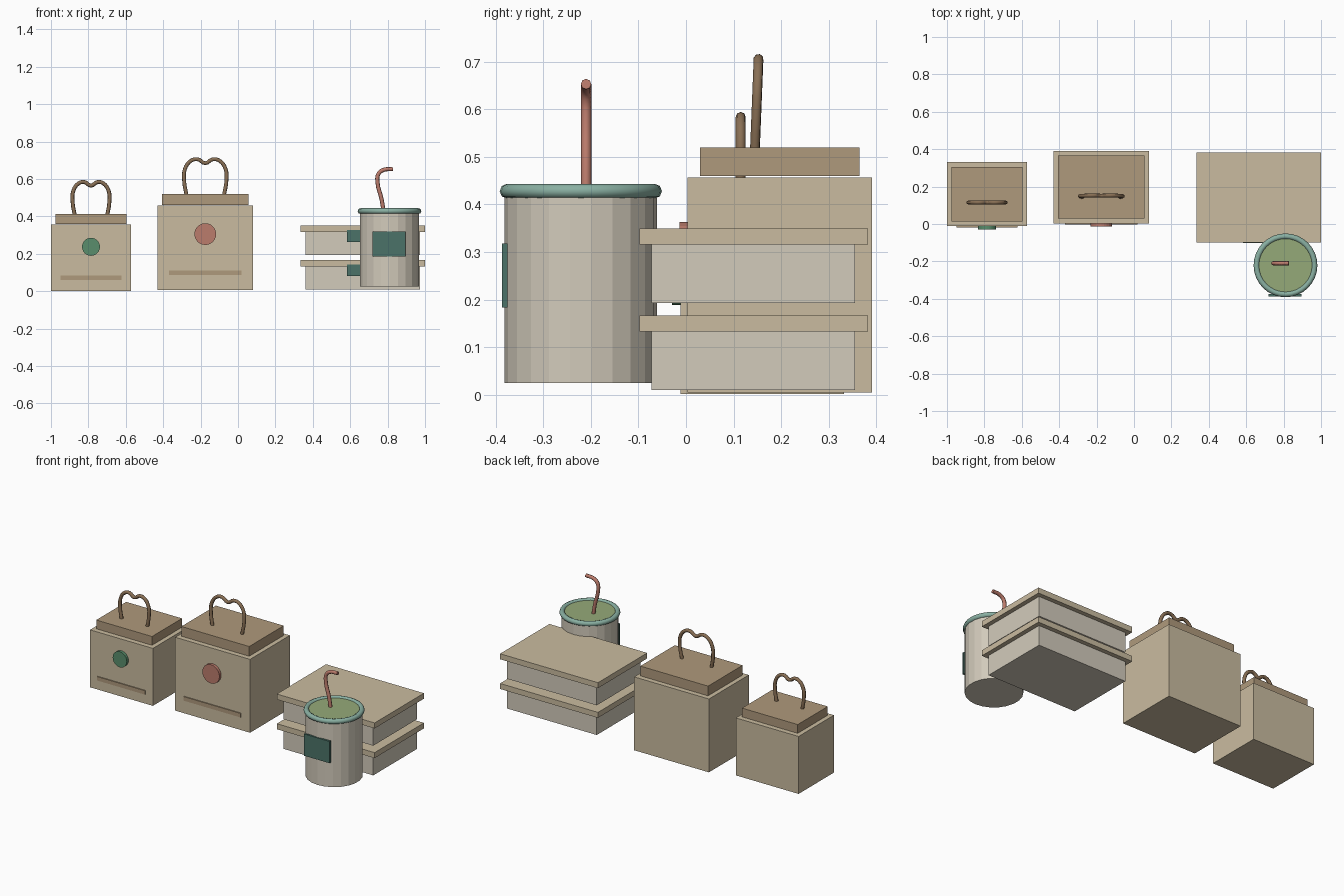
import bpy
from math import radians

if "Cube" in bpy.data.objects:
    bpy.data.objects.remove(bpy.data.objects["Cube"])


def material(name, rgb):
    m = bpy.data.materials.new(name)
    m.diffuse_color = (*rgb, 1)
    m.use_nodes = True
    m.node_tree.nodes["Principled BSDF"].inputs["Base Color"].default_value = m.diffuse_color
    return m


KRAFT = material("kraft", (0.59, 0.50, 0.35))
FOLD = material("dark_kraft", (0.43, 0.32, 0.20))
CORD = material("cord", (0.25, 0.16, 0.09))
CREAM = material("cream", (0.65, 0.60, 0.50))
TEAL = material("teal", (0.07, 0.17, 0.14))
GREEN = material("green", (0.10, 0.27, 0.15))
RED = material("red", (0.50, 0.20, 0.15))
RIM = material("rim_green", (0.25, 0.43, 0.36))
DRINK = material("drink", (0.30, 0.40, 0.19))


def finish(ob, name, mat):
    ob.name = ob.data.name = name
    ob.data.materials.append(mat)
    return ob


def box(name, x, y, z, mat):
    """Box from (min, max) ranges."""
    bpy.ops.mesh.primitive_cube_add(size=1, location=[sum(r) / 2 for r in (x, y, z)])
    ob = bpy.context.object
    ob.scale = [r[1] - r[0] for r in (x, y, z)]
    bpy.ops.object.transform_apply(location=False, rotation=False, scale=True)
    return finish(ob, name, mat)


def cylinder(name, r, depth, loc, mat, sides=22, rot=(0, 0, 0)):
    bpy.ops.mesh.primitive_cylinder_add(vertices=sides, radius=r, depth=depth,
                                        location=loc, rotation=rot)
    return finish(bpy.context.object, name, mat)


def tube(name, points, r, mat):
    """Round tube swept along a smooth path."""
    cu = bpy.data.curves.new(name, 'CURVE')
    cu.dimensions = '3D'
    cu.bevel_depth, cu.bevel_resolution = r, 2
    cu.resolution_u, cu.use_fill_caps = 4, True
    sp = cu.splines.new('BEZIER')
    sp.bezier_points.add(len(points) - 1)
    for bp, p in zip(sp.bezier_points, points):
        bp.co = p
        bp.handle_left_type = bp.handle_right_type = 'AUTO'
    ob = bpy.data.objects.new(name, cu)
    bpy.context.collection.objects.link(ob)
    bpy.ops.object.select_all(action='DESELECT')
    bpy.context.view_layer.objects.active = ob
    ob.select_set(True)
    bpy.ops.object.convert(target='MESH')
    ob = bpy.context.object
    finish(ob, name, mat)
    bpy.ops.object.shade_smooth_by_angle(angle=radians(50))


def bag(prefix, x, y, z, fold_h, strip, seal, seal_mat, handle):
    """Paper bag: body, folded top, front strip, round seal, looped handle."""
    cx, front, top = sum(x) / 2, y[0], z[1] + fold_h
    box(prefix + "_bag_body", x, y, z, KRAFT)
    box(prefix + "_bag_fold", (x[0] + .024, x[1] - .024), (y[0] + .026, y[1] - .026),
        (z[1] + .003, top), FOLD)
    half, z0, z1 = strip
    box(prefix + "_bag_strip", (cx - half, cx + half), (front - .006, front + .004),
        (z0, z1), FOLD)
    cylinder(prefix + "_bag_seal", seal[0], .022, (cx, front - .006, seal[1]),
             seal_mat, 24, (radians(90), 0, 0))
    hy, lean, sx, sz = handle
    side = [(.099, -.012), (.113, .07), (.108, .135), (.075, .178), (.04, .185)]
    path = [(-a, b) for a, b in side] + [(0, .164)] + side[::-1]
    tube(prefix + "_bag_handle",
         [(cx + a * sx, hy + lean * b, top + b * sz) for a, b in path], .0105, CORD)


bag("small", (-1.0, -.572), (-.012, .332), (.002, .356), .057,
    (.163, .06, .084), (.048, .237), GREEN, (.115, 0, .87, .92))
bag("large", (-.43, .08), (.003, .391), (.005, .457), .063,
    (.195, .085, .11), (.058, .305), RED, (.145, .04, 1, 1))

# Two stacked food boxes
for name, z in (("lower", .01), ("upper", .193)):
    box(name + "_box_tray", (.36, .973), (-.073, .355), (z, z + .123), CREAM)
    box(name + "_box_lid", (.333, 1.0), (-.098, .382), (z + .123, z + .157), KRAFT)
    box(name + "_box_label", (.583, .75), (-.101, -.07), (z + .071, z + .133), TEAL)

# Drink cup
CX, CY = .81, -.221
cylinder("cup_body", .16, .395, (CX, CY, .2225), CREAM)
bpy.ops.mesh.primitive_torus_add(major_radius=.155, minor_radius=.0155, major_segments=32,
                                 minor_segments=8, location=(CX, CY, .428))
finish(bpy.context.object, "cup_rim", RIM)
bpy.ops.object.shade_smooth_by_angle(angle=radians(50))
cylinder("cup_drink_surface", .15, .02, (CX, CY, .424), DRINK, 32)
box("cup_label", (.72, .896), (-.387, -.375), (.184, .318), TEAL)

# Bent straw
tube("straw", [(.782, -.21, .40), (.768, -.21, .49), (.746, -.21, .58), (.75, -.21, .625),
               (.775, -.21, .647), (.828, -.21, .653)], .011, RED)
